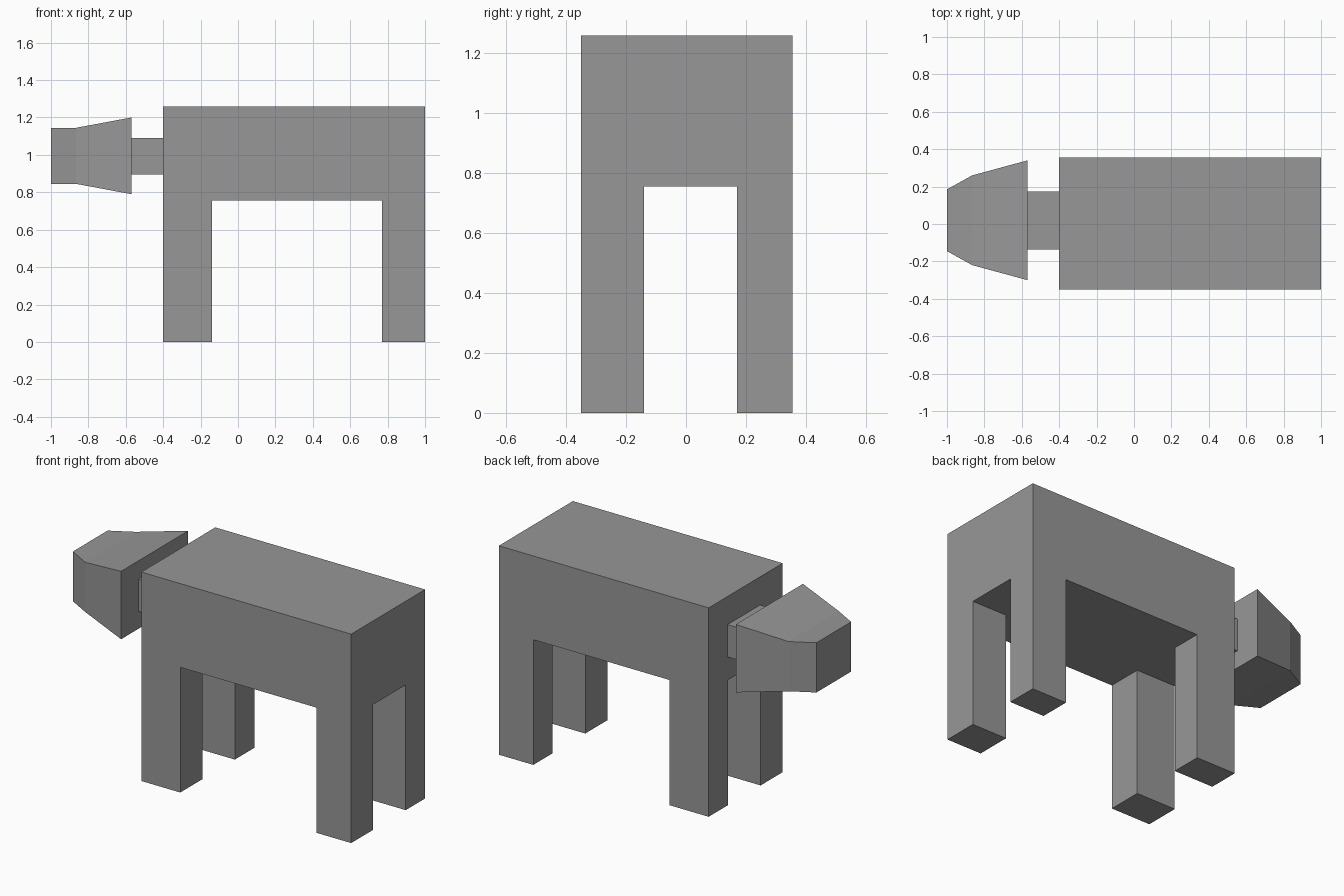
import bpy
import bmesh
from mathutils import Vector

cube = bpy.data.objects.get("Cube")
if cube:
    bpy.data.objects.remove(cube, do_unlink=True)

# Single plain colour
grey = bpy.data.materials.new("plain grey")
grey.use_nodes = True
colour = (0.31, 0.31, 0.31, 1)
grey.diffuse_color = colour
grey.node_tree.nodes["Principled BSDF"].inputs["Base Color"].default_value = colour


def finish(bm, name):
    bmesh.ops.recalc_face_normals(bm, faces=bm.faces[:])
    mesh = bpy.data.meshes.new(name)
    bm.to_mesh(mesh)
    bm.free()
    mesh.materials.append(grey)
    obj = bpy.data.objects.new(name, mesh)
    bpy.context.collection.objects.link(obj)
    return obj


def box(low, high):
    bm = bmesh.new()
    bmesh.ops.create_cube(bm, size=1)
    low, high = Vector(low), Vector(high)
    for v in bm.verts:
        v.co = (low + high) / 2 + v.co * (high - low)
    return bm


def loft(name, sections):
    """Join rectangles (x, y low, y high, z low, z high) along x and cap the ends."""
    bm = bmesh.new()
    rings = []
    for x, y0, y1, z0, z1 in sections:
        corners = ((y0, z0), (y1, z0), (y1, z1), (y0, z1))
        rings.append([bm.verts.new((x, y, z)) for y, z in corners])
    for a, b in zip(rings, rings[1:]):
        for i in range(4):
            j = (i + 1) % 4
            bm.faces.new((a[i], a[j], b[j], b[i]))
    bm.faces.new(rings[0])
    bm.faces.new(rings[-1])
    return finish(bm, name)


# Body block, sliced where the inner sides of the legs meet it
belly = 0.755
cuts_x = (-0.14, 0.77)
cuts_y = (-0.14, 0.17)
bm = box((-0.4, -0.35, belly), (1, 0.355, 1.26))
for axis, cuts in (((1, 0, 0), cuts_x), ((0, 1, 0), cuts_y)):
    for c in cuts:
        bmesh.ops.bisect_plane(bm, geom=bm.verts[:] + bm.edges[:] + bm.faces[:],
                               plane_co=Vector(axis) * c, plane_no=axis)

# Four legs, pulled down from the corners of the belly
bm.normal_update()
for face in [f for f in bm.faces if f.normal.z < -0.9]:
    c = face.calc_center_median()
    outside_x = not cuts_x[0] < c.x < cuts_x[1]
    outside_y = not cuts_y[0] < c.y < cuts_y[1]
    if outside_x and outside_y:
        foot = bmesh.ops.extrude_discrete_faces(bm, faces=[face])["faces"][0]
        for v in foot.verts:
            v.co.z = 0
bmesh.ops.remove_doubles(bm, verts=bm.verts[:], dist=0.0001)
finish(bm, "body_with_legs")

# Neck
finish(box((-0.57, -0.135, 0.895), (-0.4, 0.175, 1.09)), "neck")

# Head, tapering to the muzzle
loft("head", [
    (-0.57, -0.30, 0.34, 0.79, 1.20),
    (-0.865, -0.22, 0.26, 0.845, 1.145),
    (-1.0, -0.145, 0.185, 0.845, 1.145),
])
